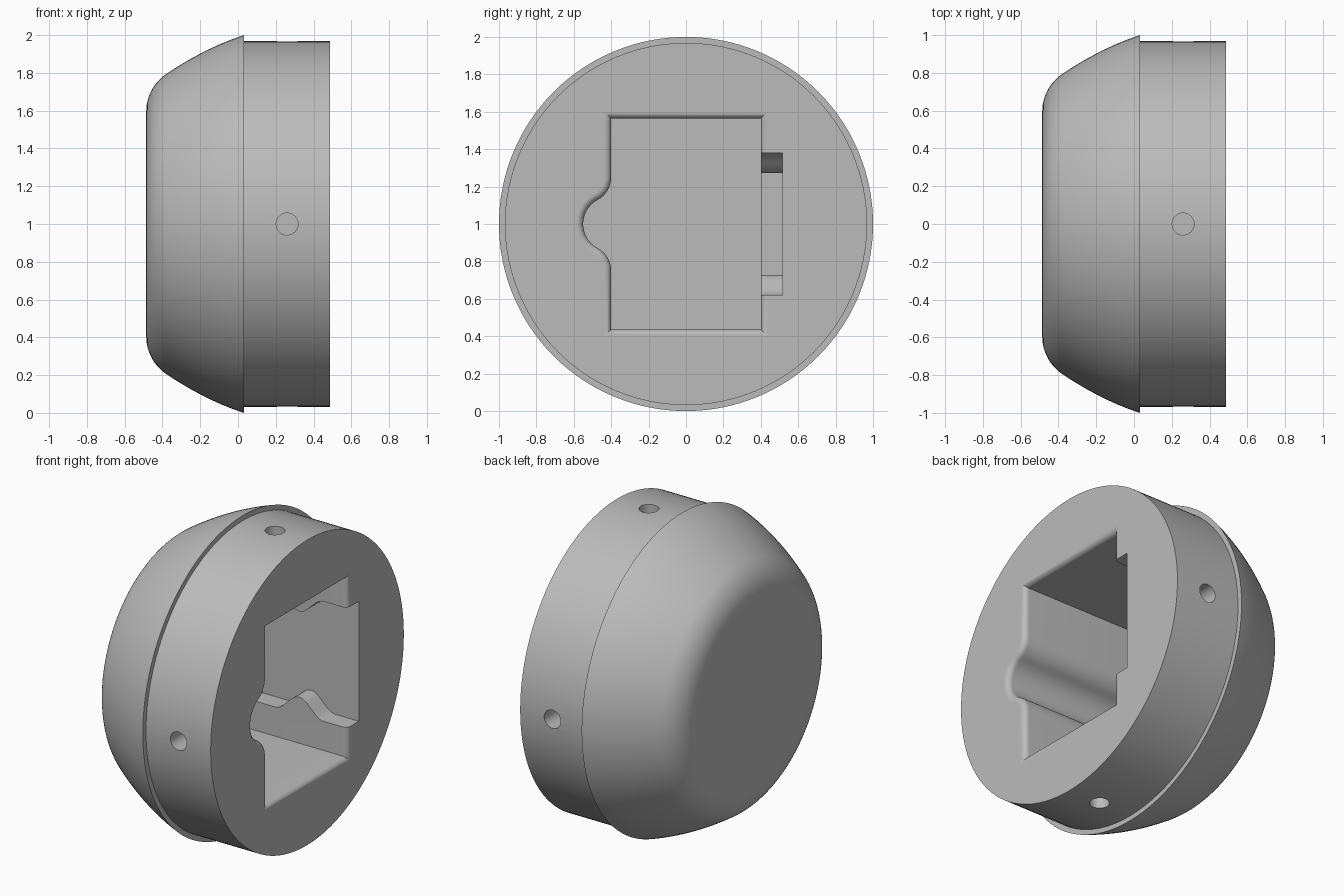
import bpy, bmesh, math
from mathutils import Vector, Matrix

cube = bpy.data.objects.get("Cube")
if cube:
    bpy.data.objects.remove(cube)

BACK, FACE, FLOOR = -0.486, 0.486, -0.3
RIM = 0.035


def make_object(name, bm):
    bmesh.ops.recalc_face_normals(bm, faces=bm.faces)
    mesh = bpy.data.meshes.new(name)
    bm.to_mesh(mesh)
    bm.free()
    ob = bpy.data.objects.new(name, mesh)
    bpy.context.collection.objects.link(ob)
    return ob


def loft(name, rings):
    """Closed solid through rings of equal point counts."""
    bm = bmesh.new()
    rows = [[bm.verts.new(p) for p in ring] for ring in rings]
    n = len(rows[0])
    for a, b in zip(rows, rows[1:]):
        for i in range(n):
            j = (i + 1) % n
            bm.faces.new((a[i], a[j], b[j], b[i]))
    bm.faces.new(rows[0])
    bm.faces.new(rows[-1])
    return make_object(name, bm)


def arc(cy, cz, r, a0, a1, n):
    return [(cy + r * math.cos(math.radians(a0 + (a1 - a0) * i / n)),
             cz + r * math.sin(math.radians(a0 + (a1 - a0) * i / n)))
            for i in range(n + 1)]


def grow(points, d):
    """Offset a counter-clockwise outline outward with mitred corners."""
    out = []
    for i, p in enumerate(points):
        p = Vector(p)
        e0 = (p - Vector(points[i - 1])).normalized()
        e1 = (Vector(points[(i + 1) % len(points)]) - p).normalized()
        n0, n1 = Vector((e0.y, -e0.x)), Vector((e1.y, -e1.x))
        out.append(p + (n0 + n1) * d / (1 + n0.dot(n1)))
    return out


# Domed housing: outline turned around the x axis
profile = arc(BACK + 0.24, 0.595, 0.24, 180, 122, 12)
start, ctrl, end = Vector(profile[-1]), Vector((-0.17, 0.935)), Vector((0.032, 1))
for i in range(1, 13):
    t = i / 12
    profile.append(start * (1 - t) ** 2 + ctrl * 2 * t * (1 - t) + end * t * t)
profile += [(0.032, 0.968), (FACE, 0.968)]
SIDES = 128
housing = loft("housing", [
    [(x, r * math.cos(math.tau * i / SIDES), 1 + r * math.sin(math.tau * i / SIDES))
     for i in range(SIDES)] for x, r in profile])

# Main pocket: rectangle with a rounded side groove and a rounded rim
groove_r, blend_r, centre_y, blend_h = 0.145, 0.138, -0.405, 0.25
lean = math.degrees(math.atan2(blend_h, blend_r - 0.005))
upper = arc(-0.4 - blend_r, 1 + blend_h, blend_r, 0, -lean, 8)
lower = [(y, 2 - z) for y, z in reversed(upper)]
bowl = arc(centre_y, 1, groove_r, 180 - lean, 180 + lean, 18)[1:-1]
outline = [(-0.4, 0.435), (0.4, 0.435), (0.4, 1.565), (-0.4, 1.565)]
outline += upper + bowl + lower
levels = [(FLOOR, 0)]
for i in range(9):
    a = math.pi / 2 * i / 8
    levels.append((FACE - RIM + RIM * math.sin(a), RIM * (1 - math.cos(a))))
levels.append((FACE + 0.1, RIM))
cutters = [loft("pocket_cutter", [[(x, y, z) for y, z in grow(outline, d)]
                                  for x, d in levels])]

# Side slot with a rounded bump on its upper and lower walls
slot = [(FACE + 0.1, 0.62)]
for i in range(25):
    s = 1 - i / 12
    slot.append((0.15 + 0.17 * s, 0.62 + 0.108 * math.cos(s * math.pi / 2) ** 2))
slot.append((-0.19, 0.62))
slot += [(x, 2 - z) for x, z in reversed(slot)]
cutters.append(loft("slot_cutter", [[(x, y, z) for x, z in slot]
                                    for y in (0.3, 0.517)]))

# Four blind screw holes around the collar
for k in range(4):
    turn = Matrix.Rotation(k * math.pi / 2, 3, 'X')
    rings = []
    for depth in (0.77, 1.1):
        rings.append([turn @ Vector((x, y, depth)) + Vector((0, 0, 1))
                      for x, y in arc(0.26, 0, 0.058, 0, 348.75, 31)])
    cutters.append(loft("hole_cutter", rings))

# Cut everything and bake the result
for c in cutters:
    c.hide_render = True
    mod = housing.modifiers.new(c.name, 'BOOLEAN')
    mod.operation, mod.solver, mod.object = 'DIFFERENCE', 'EXACT', c
bpy.context.view_layer.update()
graph = bpy.context.evaluated_depsgraph_get()
baked = bpy.data.meshes.new_from_object(housing.evaluated_get(graph))
housing.modifiers.clear()
housing.data = baked
for c in cutters:
    bpy.data.objects.remove(c)

# One plain grey for the whole part
grey = bpy.data.materials.new("plain_grey")
grey.use_nodes = True
colour = (0.5, 0.5, 0.5, 1)
grey.diffuse_color = colour
grey.node_tree.nodes["Principled BSDF"].inputs["Base Color"].default_value = colour
baked.materials.clear()
baked.materials.append(grey)

# Smooth curves, flat ends
bpy.ops.object.select_all(action='DESELECT')
housing.select_set(True)
bpy.context.view_layer.objects.active = housing
bpy.ops.object.shade_smooth_by_angle(angle=math.radians(30))
for face in baked.polygons:
    face.material_index = 0
    if abs(face.normal.x) > 0.999:
        face.use_smooth = False
